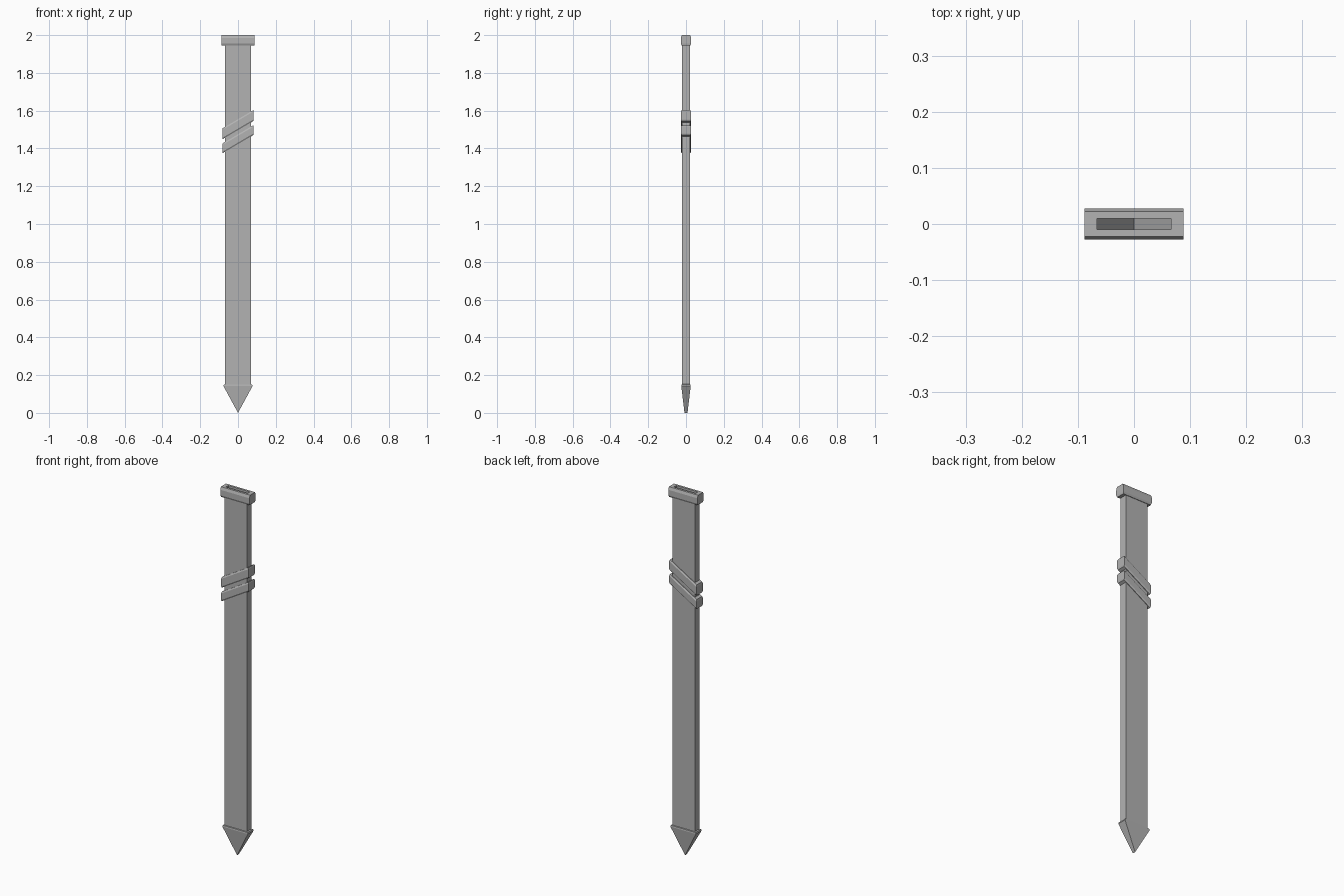
import bpy
import bmesh

if "Cube" in bpy.data.objects:
    bpy.data.objects.remove(bpy.data.objects["Cube"])

GREY = (0.45, 0.45, 0.45, 1)
mat = bpy.data.materials.new("plain grey")
mat.use_nodes = True
mat.diffuse_color = GREY
mat.node_tree.nodes["Principled BSDF"].inputs["Base Color"].default_value = GREY


def loft(name, rings, z=0, slope=0):
    """Join rectangular rings (half width, half depth, height), slanted along x."""
    bm = bmesh.new()
    loops = []
    for hx, hy, h in rings:
        corners = ((-hx, -hy), (hx, -hy), (hx, hy), (-hx, hy))
        loops.append([bm.verts.new((x, y, z + h + slope * x)) for x, y in corners])
    for a, b in zip(loops, loops[1:]):
        for i in range(4):
            j = (i + 1) % 4
            bm.faces.new((a[i], a[j], b[j], b[i]))
    bmesh.ops.remove_doubles(bm, verts=bm.verts, dist=0.0001)
    mesh = bpy.data.meshes.new(name)
    bm.to_mesh(mesh)
    bm.free()
    mesh.materials.append(mat)
    obj = bpy.data.objects.new(name, mesh)
    bpy.context.collection.objects.link(obj)
    return obj


# Long flat sheath
loft("sheath_body", [(0.068, 0.02, 0.14), (0.068, 0.02, 1.96)])

# Pointed metal tip with a bevelled lip
loft("tip", [(0, 0.008, 0), (0.077, 0.025, 0.142), (0.075, 0.024, 0.15), (0.067, 0.019, 0.152)])

# Collar round the mouth, bevelled at front and back, open in the middle
loft("mouth_collar", [(0.067, 0.019, 1.945), (0.086, 0.023, 1.945), (0.088, 0.0275, 1.955),
                      (0.088, 0.0275, 1.985), (0.088, 0.022, 2), (0.066, 0.01, 2)])

# Inner lining from the mouth down into the tip
loft("inner_lining", [(0.066, 0.01, 2), (0.066, 0.01, 0.14), (0, 0.01, 0.03)])

# Two slanted bands
for name, z, half in (("lower_band", 1.449, 0.026), ("upper_band", 1.526, 0.029)):
    rim = half - 0.008
    loft(name, [(0.067, 0.019, -half), (0.081, 0.023, -half), (0.083, 0.0275, -rim),
                (0.083, 0.0275, rim), (0.081, 0.023, half), (0.067, 0.019, half)], z, 0.59)
